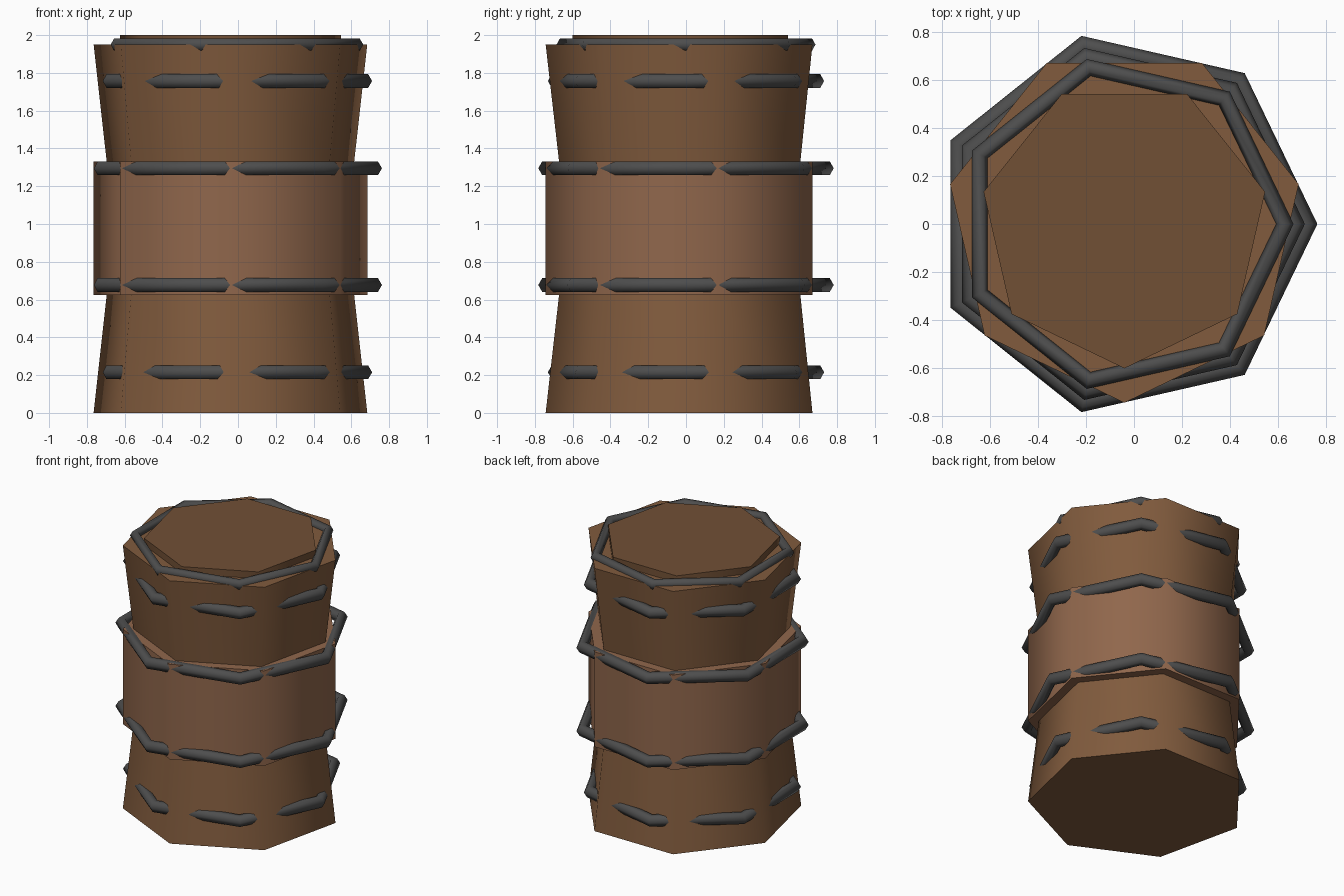
import bpy
import math

if "Cube" in bpy.data.objects:
    bpy.data.objects.remove(bpy.data.objects["Cube"])

CX = -0.04   # shared axis of all seven-sided parts


def material(name, rgb):
    m = bpy.data.materials.new(name)
    m.diffuse_color = (*rgb, 1)
    m.use_nodes = True
    m.node_tree.nodes["Principled BSDF"].inputs["Base Color"].default_value = m.diffuse_color
    return m


wood = material("wood", (0.22, 0.105, 0.047))
light_wood = material("light_wood", (0.28, 0.135, 0.072))
lid_wood = material("lid_wood", (0.165, 0.08, 0.036))
iron = material("iron", (0.075, 0.075, 0.075))


def finish(name, mat, angle):
    ob = bpy.context.object
    ob.name = name
    ob.data.materials.append(mat)
    bpy.ops.object.shade_smooth_by_angle(angle=math.radians(angle))


def section(name, z0, z1, r0, r1, mat):
    """Seven-sided capped section with a corner towards the front."""
    bpy.ops.mesh.primitive_cone_add(
        vertices=7, radius1=r0, radius2=r1, depth=z1 - z0,
        location=(CX, 0, (z0 + z1) / 2), rotation=(0, 0, math.pi))
    finish(name, mat, 60)


def hoop(name, z, outer, r):
    """Seven-sided ring with a hexagonal cross-section."""
    bpy.ops.mesh.primitive_torus_add(
        major_segments=7, minor_segments=6, major_radius=outer - r,
        minor_radius=r, location=(CX, 0, z))
    finish(name, iron, 70)


# Barrel body and lid
section("lower_body", 0, 0.625, 0.743, 0.672, wood)
section("middle_body", 0.625, 1.33, 0.743, 0.743, light_wood)
section("upper_body", 1.33, 1.95, 0.672, 0.743, wood)
section("lid", 1.93, 2.0, 0.6, 0.6, lid_wood)

# Metal hoops
hoop("bottom_hoop", 0.215, 0.75, 0.042)
hoop("lower_middle_hoop", 0.677, 0.802, 0.042)
hoop("upper_middle_hoop", 1.295, 0.802, 0.042)
hoop("upper_hoop", 1.757, 0.75, 0.042)
hoop("lid_hoop", 1.95, 0.703, 0.036)
